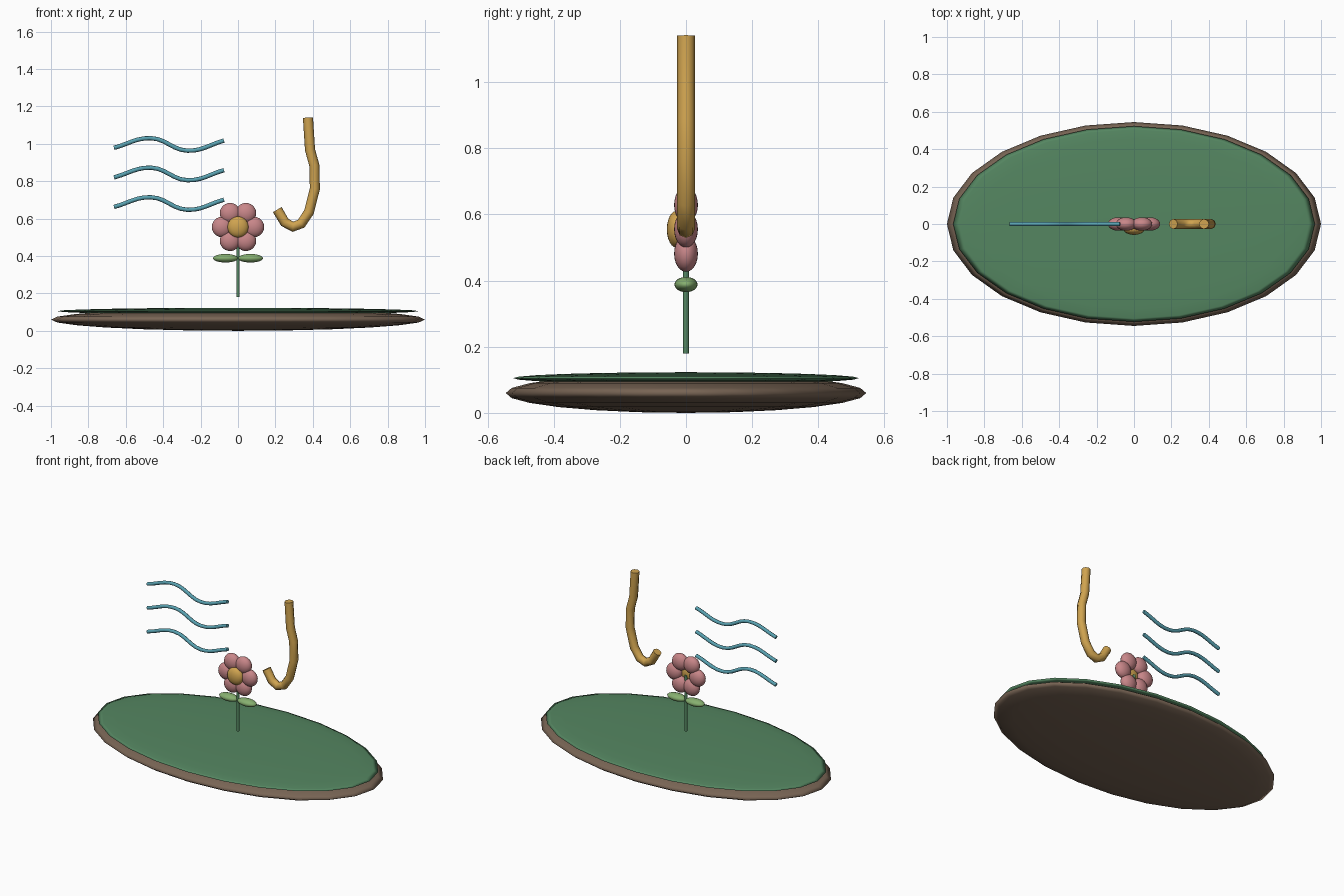
import bpy
from math import cos, sin, radians

if "Cube" in bpy.data.objects:
    bpy.data.objects.remove(bpy.data.objects["Cube"])


def material(name, rgb):
    m = bpy.data.materials.new(name)
    m.diffuse_color = (*rgb, 1)
    m.use_nodes = True
    m.node_tree.nodes["Principled BSDF"].inputs["Base Color"].default_value = m.diffuse_color
    return m


BROWN = material("earth", (0.19, 0.13, 0.09))
GREEN = material("grass", (0.09, 0.24, 0.12))
LEAF = material("leaf", (0.24, 0.43, 0.16))
PINK = material("petal", (0.58, 0.24, 0.25))
GOLD = material("gold", (0.63, 0.37, 0.08))
BLUE = material("breeze", (0.10, 0.36, 0.44))


def ellipsoid(name, loc, radii, mat):
    bpy.ops.mesh.primitive_uv_sphere_add(segments=24, ring_count=12, radius=1, location=loc)
    ob = bpy.context.object
    ob.name = name
    ob.scale = radii
    bpy.ops.object.transform_apply(location=False, rotation=False, scale=True)
    bpy.ops.object.shade_smooth()
    ob.data.materials.append(mat)
    return ob


def tube(name, points, radius, mat, smooth_path):
    cu = bpy.data.curves.new(name, 'CURVE')
    cu.dimensions = '3D'
    cu.bevel_depth = radius
    cu.bevel_resolution = 2
    cu.resolution_u = 6
    cu.use_fill_caps = True
    if smooth_path:
        sp = cu.splines.new('BEZIER')
        sp.bezier_points.add(len(points) - 1)
        for p, (x, z) in zip(sp.bezier_points, points):
            p.co = (x, 0, z)
            p.handle_left_type = p.handle_right_type = 'AUTO'
    else:
        sp = cu.splines.new('POLY')
        sp.points.add(len(points) - 1)
        for p, (x, z) in zip(sp.points, points):
            p.co = (x, 0, z, 1)
    cu.materials.append(mat)
    ob = bpy.data.objects.new(name, cu)
    bpy.context.collection.objects.link(ob)
    return ob


# Oval ground with a thin grass layer
ellipsoid("earth_base", (0, 0, 0.06), (1.0, 0.545, 0.06), BROWN)
ellipsoid("grass_top", (0, 0, 0.105), (0.967, 0.523, 0.018), GREEN)

# Flower stem and leaves
bpy.ops.mesh.primitive_cylinder_add(vertices=12, radius=0.009, depth=0.37, location=(0, 0, 0.365))
stem = bpy.context.object
stem.name = "flower_stem"
stem.data.materials.append(GREEN)
bpy.ops.object.shade_smooth_by_angle(angle=radians(40))
for side, label in ((-1, "left"), (1, "right")):
    ellipsoid("leaf_" + label, (side * 0.067, 0, 0.388), (0.067, 0.035, 0.023), LEAF)

# Six petals around the flower centre
for i in range(6):
    a = radians(60 * i)
    ellipsoid(f"petal_{i + 1}", (0.085 * cos(a), 0, 0.555 + 0.085 * sin(a)),
              (0.055, 0.036, 0.055), PINK)
ellipsoid("flower_centre", (0, -0.028, 0.555), (0.056, 0.03, 0.056), GOLD)

# Hooked cane
tube("hook", [(0.374, 1.14), (0.385, 0.968), (0.408, 0.885), (0.411, 0.76), (0.38, 0.636),
              (0.338, 0.573), (0.294, 0.556), (0.25, 0.58), (0.21, 0.648)], 0.027, GOLD, False)

# Three wavy breeze lines
for i in range(3):
    d = -0.158 * i
    tube(f"breeze_line_{i + 1}", [(-0.663, 0.978 + d), (-0.465, 1.03 + d),
                                  (-0.27, 0.963 + d), (-0.075, 1.017 + d)], 0.0115, BLUE, True)
